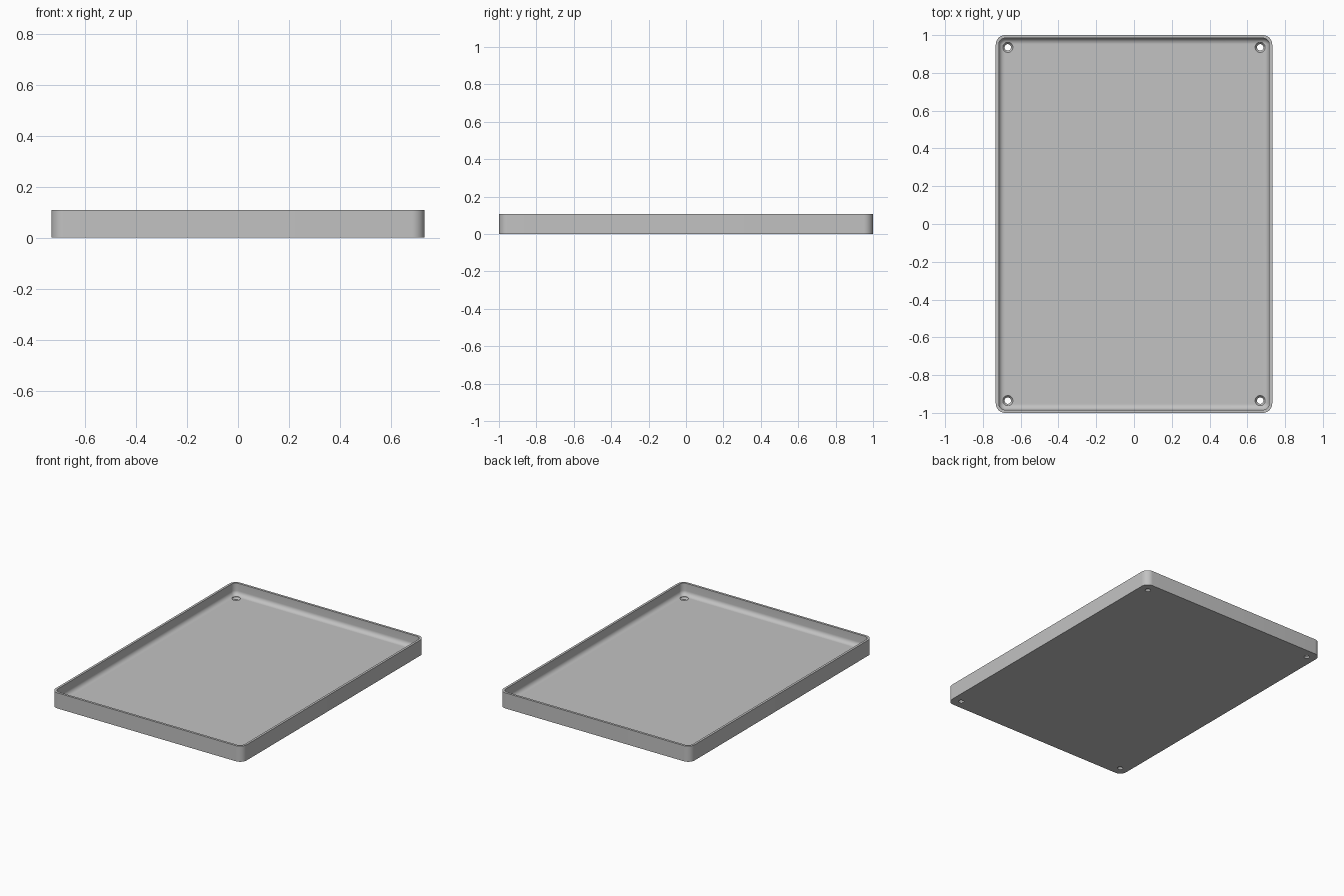
import bpy
import bmesh
import math

cube = bpy.data.objects.get("Cube")
if cube:
    bpy.data.objects.remove(cube, do_unlink=True)

HALF_X, HALF_Y, HEIGHT = 0.732, 1.0, 0.108
CORNER, WALL, FLOOR, FILLET = 0.05, 0.016, 0.027, 0.03
HOLE_X, HOLE_Y = 0.668, 0.935

grey = bpy.data.materials.new("plain grey")
grey.use_nodes = True
grey.diffuse_color = (0.54, 0.54, 0.54, 1)
grey.node_tree.nodes["Principled BSDF"].inputs["Base Color"].default_value = (0.54, 0.54, 0.54, 1)


def rounded_loop(bm, inset, z, steps=10):
    """Rounded rectangle of vertices, inset from the outer wall."""
    radius = max(CORNER - inset, 0.003)
    cx, cy = HALF_X - inset - radius, HALF_Y - inset - radius
    loop = []
    for quarter, (sx, sy) in enumerate([(1, 1), (-1, 1), (-1, -1), (1, -1)]):
        for i in range(steps + 1):
            a = math.pi / 2 * (quarter + i / steps)
            loop.append(bm.verts.new((sx * cx + radius * math.cos(a),
                                      sy * cy + radius * math.sin(a), z)))
    return loop


def skin(bm, loops):
    """Join closed loops into a capped solid."""
    for low, high in zip(loops, loops[1:]):
        for i in range(len(low)):
            j = (i + 1) % len(low)
            bm.faces.new((low[i], low[j], high[j], high[i]))
    bm.faces.new(loops[0][::-1])
    bm.faces.new(loops[-1])


def make_object(name, bm):
    bmesh.ops.recalc_face_normals(bm, faces=bm.faces)
    mesh = bpy.data.meshes.new(name)
    bm.to_mesh(mesh)
    bm.free()
    mesh.materials.append(grey)
    obj = bpy.data.objects.new(name, mesh)
    bpy.context.collection.objects.link(obj)
    return obj


# Tray: outer wall, flat rim, inner wall and a rounded inner bottom edge
bm = bmesh.new()
section = [(0, 0), (0, HEIGHT), (WALL, HEIGHT)]
for i in range(9):
    a = math.pi / 2 * i / 8
    section.append((WALL + FILLET * (1 - math.cos(a)),
                    FLOOR + FILLET * (1 - math.sin(a))))
skin(bm, [rounded_loop(bm, inset, z) for inset, z in section])
tray = make_object("tray", bm)

# Countersunk screw holes through the floor near each corner
bm = bmesh.new()
hole_profile = [(0.017, -0.02), (0.017, 0.012), (0.027, FLOOR - 0.002), (0.027, 0.08)]
for sx in (-1, 1):
    for sy in (-1, 1):
        rings = []
        for radius, z in hole_profile:
            rings.append([bm.verts.new((sx * HOLE_X + radius * math.cos(math.tau * i / 32),
                                        sy * HOLE_Y + radius * math.sin(math.tau * i / 32), z))
                          for i in range(32)])
        skin(bm, rings)
cutter = make_object("screw_hole_cutter", bm)
cutter.hide_render = True

bpy.ops.object.select_all(action='DESELECT')
bpy.context.view_layer.objects.active = tray
tray.select_set(True)
cut = tray.modifiers.new("screw holes", 'BOOLEAN')
cut.operation = 'DIFFERENCE'
cut.solver = 'EXACT'
cut.object = cutter
bpy.ops.object.modifier_apply(modifier=cut.name)
bpy.data.objects.remove(cutter, do_unlink=True)

bpy.ops.object.shade_smooth_by_angle(angle=math.radians(30))
